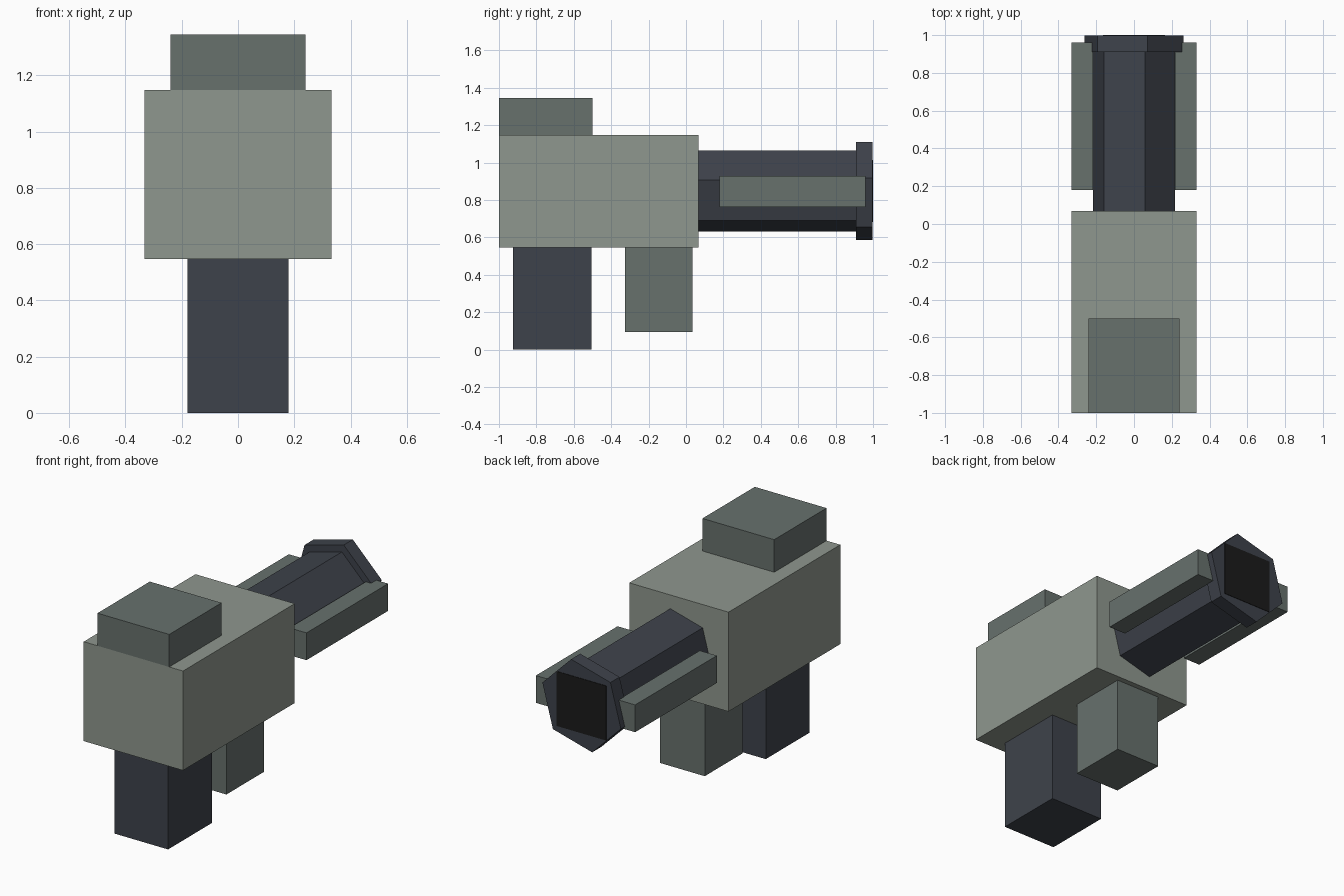
import bpy
import bmesh
from math import cos, sin, radians

cube = bpy.data.objects.get("Cube")
if cube:
    bpy.data.objects.remove(cube, do_unlink=True)


def material(name, rgb):
    mat = bpy.data.materials.new(name)
    mat.use_nodes = True
    mat.diffuse_color = (*rgb, 1)
    mat.node_tree.nodes["Principled BSDF"].inputs["Base Color"].default_value = (*rgb, 1)
    return mat


LIGHT = material("light grey green", (0.275, 0.31, 0.272))
MID = material("mid grey green", (0.136, 0.164, 0.152))
DARK = material("dark slate", (0.048, 0.055, 0.070))
BLACK = material("bore black", (0.011, 0.011, 0.011))


def prism(name, outline, y0, y1, mat):
    """Extrude an (x, z) outline along y."""
    bm = bmesh.new()
    face = bm.faces.new([bm.verts.new((x, y0, z)) for x, z in outline])
    ext = bmesh.ops.extrude_face_region(bm, geom=[face])
    moved = [v for v in ext["geom"] if isinstance(v, bmesh.types.BMVert)]
    bmesh.ops.translate(bm, verts=moved, vec=(0, y1 - y0, 0))
    bmesh.ops.recalc_face_normals(bm, faces=bm.faces)
    mesh = bpy.data.meshes.new(name)
    bm.to_mesh(mesh)
    bm.free()
    mesh.materials.append(mat)
    obj = bpy.data.objects.new(name, mesh)
    bpy.context.collection.objects.link(obj)
    return obj


def box(name, x, y, z, mat):
    outline = [(x[0], z[0]), (x[1], z[0]), (x[1], z[1]), (x[0], z[1])]
    return prism(name, outline, y[0], y[1], mat)


def hexagon(radius):
    angles = [radians(15 + 60 * i) for i in range(6)]
    return [(radius * cos(a), AXIS + radius * sin(a)) for a in angles]


AXIS = 0.848  # barrel centre height

# Body, sight block and grips
box("body", (-0.332, 0.332), (-1, 0.068), (0.547, 1.148), LIGHT)
box("sight_block", (-0.24, 0.24), (-1, -0.5), (1.148, 1.345), MID)
box("rear_grip", (-0.18, 0.18), (-0.925, -0.505), (0, 0.547), DARK)
box("front_grip", (-0.15, 0.15), (-0.325, 0.035), (0.095, 0.547), MID)

# Six-sided barrel with muzzle ring and dark bore plate
prism("barrel", hexagon(0.225), 0.068, 0.91, DARK)
prism("muzzle", hexagon(0.272), 0.91, 0.997, DARK)
box("bore_plate", (-0.165, 0.165), (0.996, 1), (AXIS - 0.165, AXIS + 0.165), BLACK)

# Side rails
for side, sign in (("left", 1), ("right", -1)):
    box(side + "_rail", sorted((sign * 0.218, sign * 0.332)), (0.18, 0.96), (0.763, 0.928), MID)
